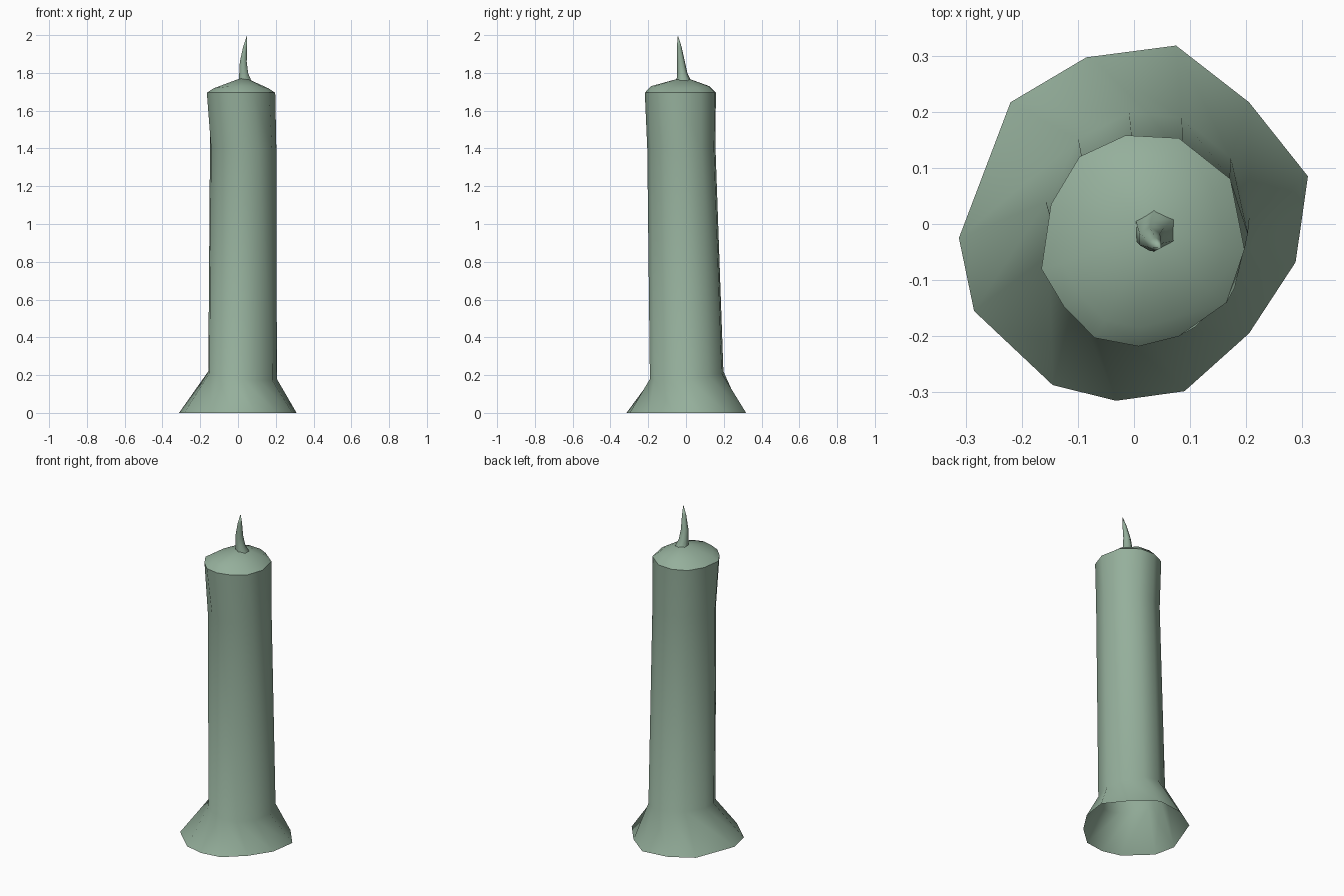
import bpy, bmesh, math

if "Cube" in bpy.data.objects:
    bpy.data.objects.remove(bpy.data.objects["Cube"])

ANGLES = [100, 70, 35, 2, -30, -62, -90, -112, -135, -162, 170, 132]
FOOT = [(-.085, .297), (.075, .318), (.205, .217), (.31, .085), (.288, -.068), (.205, -.195),
        (.09, -.298), (-.032, -.315), (-.145, -.287), (-.285, -.155), (-.312, -.025), (-.22, .217)]
RIM = [(-.015, .158), (.08, .153), (.172, .08), (.197, -.045), (.165, -.14), (.08, -.2),
       (.008, -.218), (-.07, -.203), (-.125, -.147), (-.165, -.08), (-.148, .035), (-.097, .12)]

# Grey-green wax shared by both parts
wax = bpy.data.materials.new("green_wax")
wax.diffuse_color = (.30, .43, .33, 1)
wax.use_nodes = True
wax.node_tree.nodes["Principled BSDF"].inputs["Base Color"].default_value = wax.diffuse_color


def loft(name, rings, tip, sharp):
    """Skin a stack of rings and close the top with a point."""
    bm = bmesh.new()
    rows = [[bm.verts.new(p) for p in ring] for ring in rings]
    n = len(rings[0])
    for low, high in zip(rows, rows[1:]):
        for i in range(n):
            j = (i + 1) % n
            bm.faces.new((low[i], low[j], high[j], high[i]))
    top = bm.verts.new(tip)
    for i in range(n):
        bm.faces.new((rows[-1][i], rows[-1][(i + 1) % n], top))
    bmesh.ops.recalc_face_normals(bm, faces=bm.faces)
    mesh = bpy.data.meshes.new(name)
    bm.to_mesh(mesh)
    bm.free()
    mesh.materials.append(wax)
    obj = bpy.data.objects.new(name, mesh)
    bpy.context.collection.objects.link(obj)
    bpy.ops.object.select_all(action='DESELECT')
    obj.select_set(True)
    bpy.context.view_layer.objects.active = obj
    bpy.ops.object.shade_smooth_by_angle(angle=math.radians(sharp))
    return obj


def ring(cx, cy, rx, ry, z, tilt=0):
    """Uneven round cross-section; tilt raises its back left side."""
    pts = []
    for a in map(math.radians, ANGLES):
        pts.append((cx + rx * math.cos(a), cy + ry * math.sin(a),
                    z + tilt * math.cos(a - math.radians(135))))
    return pts


# Candle body: open melted foot, slightly leaning shaft, domed top
dome = []
for x, y in RIM:
    dx, dy = x - .02, y + .03
    lift = .012 * dy * dy / (dx * dx + dy * dy)
    dome.append((.02 + dx * .8, -.03 + dy * .82, 1.718 + lift))
loft("candle_body", [
    [(x, y, 0) for x, y in FOOT],
    ring(.023, .005, .183, .196, .198, .027),
    ring(.026, -.023, .177, .182, 1.4),
    [(x, y, 1.695) for x, y in RIM],
    dome], (.03, -.01, 1.778), 42)


# Wick: six-sided, bent and tapering to a point
def hexagon(cx, cy, r, z):
    return [(cx + r * math.cos(math.radians(60 * i + 30)),
             cy + r * math.sin(math.radians(60 * i + 30)), z) for i in range(6)]


loft("wick", [hexagon(.037, -.011, .039, 1.757), hexagon(.03, -.02, .027, 1.8),
              hexagon(.028, -.027, .021, 1.86), hexagon(.038, -.036, .012, 1.94)],
     (.048, -.043, 2.0), 65)
